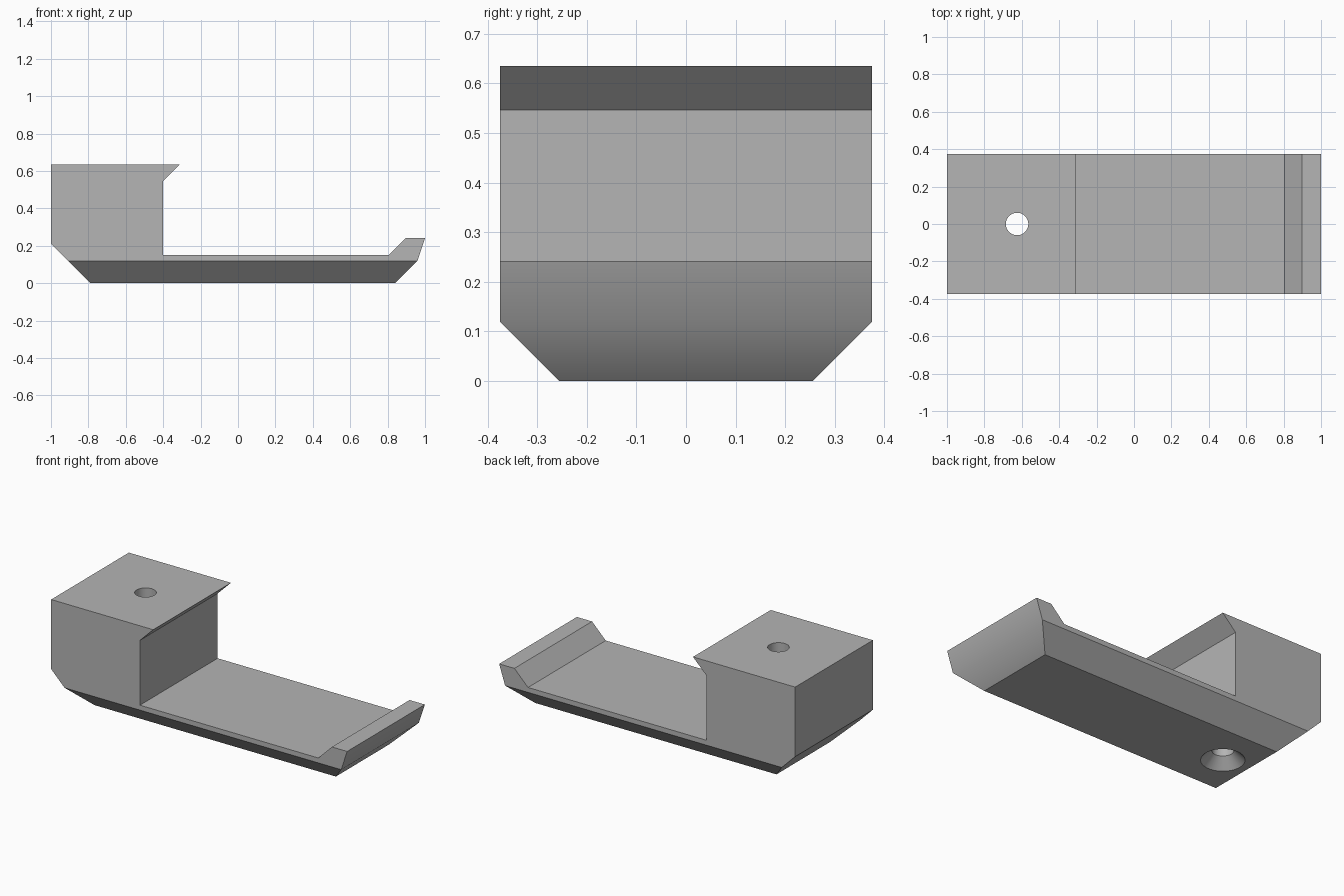
import bpy
import bmesh
from math import radians
from mathutils import Vector

cube = bpy.data.objects.get("Cube")
if cube:
    bpy.data.objects.remove(cube, do_unlink=True)

HALF_WIDTH = 0.375
CHAMFER = 0.12
HOLE_X = -0.625

grey = bpy.data.materials.new("plain_grey")
grey.use_nodes = True
colour = (0.46, 0.46, 0.46, 1)
grey.diffuse_color = colour
grey.node_tree.nodes["Principled BSDF"].inputs["Base Color"].default_value = colour


def make_object(name, bm):
    bmesh.ops.recalc_face_normals(bm, faces=bm.faces[:])
    mesh = bpy.data.meshes.new(name)
    bm.to_mesh(mesh)
    bm.free()
    mesh.materials.append(grey)
    obj = bpy.data.objects.new(name, mesh)
    bpy.context.collection.objects.link(obj)
    return obj


# Clip body: side profile of block, floor and end lip, extruded across the width
profile = [(-1, 0.635), (-0.31, 0.635), (-0.4, 0.546), (-0.4, 0.15),
           (0.805, 0.15), (0.897, 0.242), (1, 0.242), (0.96, CHAMFER),
           (0.84, 0), (-0.79, 0), (-1, 0.21)]
bm = bmesh.new()
face = bm.faces.new([bm.verts.new((x, -HALF_WIDTH, z)) for x, z in profile])
extruded = bmesh.ops.extrude_face_region(bm, geom=[face])["geom"]
bmesh.ops.translate(bm, vec=(0, 2 * HALF_WIDTH, 0),
                    verts=[v for v in extruded if isinstance(v, bmesh.types.BMVert)])

# Slanted lower edges along both long sides
for side in (-1, 1):
    cut = bmesh.ops.bisect_plane(
        bm, geom=bm.verts[:] + bm.edges[:] + bm.faces[:], dist=0.0001,
        plane_co=(0, side * HALF_WIDTH, CHAMFER),
        plane_no=Vector((0, side, -1)).normalized(), clear_outer=True)["geom_cut"]
    bmesh.ops.holes_fill(bm, edges=[e for e in bm.edges if e.is_boundary], sides=0)
body = make_object("clip_body", bm)

# Countersunk screw hole, lathed as a cutter
bm = bmesh.new()
path = [(0, -0.02), (0.14, -0.02), (0.06, 0.06), (0.06, 0.75), (0, 0.75)]
verts = [bm.verts.new((r, 0, z)) for r, z in path]
edges = [bm.edges.new(pair) for pair in zip(verts, verts[1:])]
bmesh.ops.spin(bm, geom=verts + edges, cent=(0, 0, 0), axis=(0, 0, 1),
               angle=radians(360), steps=48, use_duplicate=False)
bmesh.ops.remove_doubles(bm, verts=bm.verts[:], dist=0.0005)
cutter = make_object("screw_hole_cutter", bm)
cutter.location.x = HOLE_X
cutter.hide_render = True

hole = body.modifiers.new("screw_hole", 'BOOLEAN')
hole.operation = 'DIFFERENCE'
hole.solver = 'EXACT'
hole.object = cutter

bpy.ops.object.select_all(action='DESELECT')
body.select_set(True)
bpy.context.view_layer.objects.active = body
bpy.ops.object.modifier_apply(modifier=hole.name)
bpy.data.objects.remove(cutter, do_unlink=True)

# Soft blend on the lip end and the hole walls, crisp edges elsewhere
bpy.ops.object.shade_smooth_by_angle(angle=radians(30))
